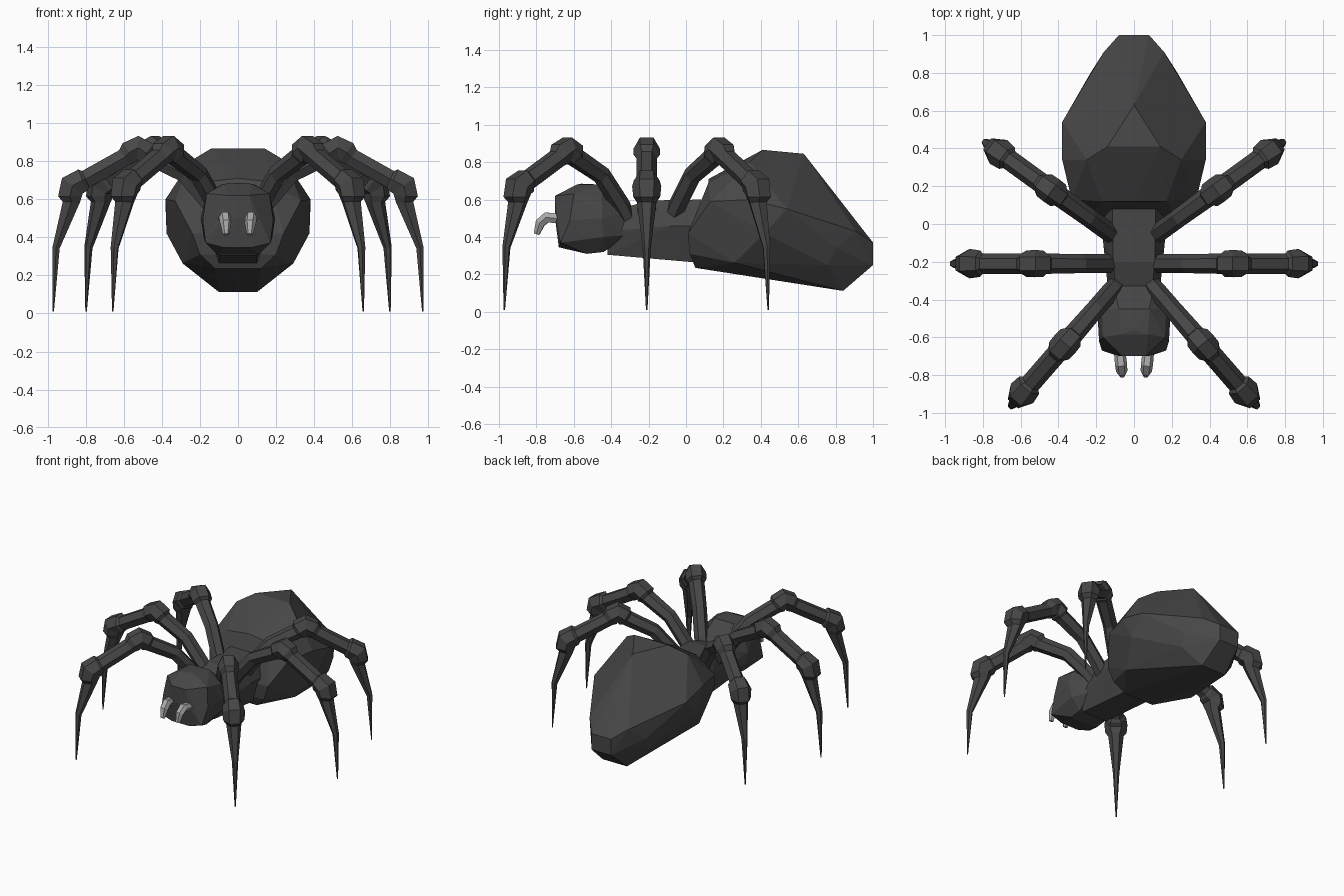
import bpy, bmesh, math
from mathutils import Vector

if "Cube" in bpy.data.objects:
    bpy.data.objects.remove(bpy.data.objects["Cube"])


def material(name, v):
    m = bpy.data.materials.new(name)
    m.diffuse_color = (v, v, v, 1)
    m.use_nodes = True
    m.node_tree.nodes["Principled BSDF"].inputs["Base Color"].default_value = m.diffuse_color
    return m


DARK = material("dark grey shell", 0.062)
PALE = material("pale grey fang", 0.40)


def finish(bm, name, mat):
    bmesh.ops.recalc_face_normals(bm, faces=bm.faces[:])
    me = bpy.data.meshes.new(name)
    bm.to_mesh(me)
    bm.free()
    me.materials.append(mat)
    ob = bpy.data.objects.new(name, me)
    bpy.context.collection.objects.link(ob)
    return ob


def hull(name, half):
    """Faceted body part: convex hull of half its corners and their mirror."""
    bm = bmesh.new()
    for x, y, z in half:
        bm.verts.new((x, y, z))
        if x:
            bm.verts.new((-x, y, z))
    r = bmesh.ops.convex_hull(bm, input=bm.verts[:])
    inner = {g for g in r["geom_interior"] + r["geom_unused"] if isinstance(g, bmesh.types.BMVert)}
    bmesh.ops.delete(bm, geom=list(inner), context='VERTS')
    bmesh.ops.dissolve_limit(bm, angle_limit=math.radians(4), verts=bm.verts[:], edges=bm.edges[:])
    return finish(bm, name, DARK)


def limb(name, path, origin, angle, mat, sides=6):
    """Flat-topped tube through (distance, height, radius) in an upright plane."""
    out = Vector((math.cos(angle), math.sin(angle), 0))
    side = Vector((-out.y, out.x, 0))
    pts = [Vector(origin) + out * d + Vector((0, 0, z)) for d, z, r in path]
    bm = bmesh.new()
    rings = []
    for i, p in enumerate(pts):
        a = (p - pts[i - 1]).normalized() if i else Vector()
        b = (pts[i + 1] - p).normalized() if i < len(pts) - 1 else Vector()
        up = side.cross((a + b).normalized())
        rings.append([bm.verts.new(p + path[i][2] * (side * math.cos(t) + up * math.sin(t)))
                      for t in (math.tau * k / sides for k in range(sides))])
    for r0, r1 in zip(rings, rings[1:]):
        for k in range(sides):
            j = (k + 1) % sides
            bm.faces.new((r0[k], r0[j], r1[j], r1[k]))
    bm.faces.new(rings[0])
    bm.faces.new(rings[-1])
    return finish(bm, name, mat)


# Abdomen
hull("abdomen", [
    (0, .63, .845), (.14, .41, .866), (.25, .34, .80), (0, .12, .71), (.17, .12, .69),
    (.33, .13, .59), (.38, .34, .60), (.38, .54, .55), (.375, .42, .42),
    (.24, .01, .42), (.20, .02, .31), (.12, .05, .235), (.29, .26, .262),
    (.11, .53, .195), (.10, .84, .112), (.22, .76, .25), (.23, .80, .34),
    (.16, .91, .43), (.08, 1.0, .37), (.08, 1.0, .25)])

# Thorax
hull("thorax", [
    (.115, .08, .60), (.11, -.20, .595), (.09, -.42, .53),
    (.17, .08, .46), (.165, -.08, .46), (.13, -.42, .43),
    (.10, .10, .26), (.10, -.42, .305)])

# Head
hull("head", [
    (.075, -.585, .68), (.08, -.45, .68), (0, -.56, .685), (.09, -.41, .61),
    (.165, -.60, .63), (.17, -.45, .60), (.195, -.45, .50), (.185, -.62, .49),
    (.06, -.70, .62), (.08, -.70, .50), (.17, -.67, .37), (.07, -.68, .345),
    (.18, -.44, .40), (.11, -.53, .31), (.11, -.44, .32),
    (.11, -.31, .54), (.12, -.31, .41)])

# Legs: thigh, swollen knee, shin, swollen ankle, tapering claw
LEG = [(-.02, .50, .045), (.02, .565, .05), (.16, .73, .05), (.345, .825, .054),
       (.36, .84, .070), (.405, .87, .072), (.45, .845, .070), (.475, .82, .054),
       (.68, .705, .054), (.695, .70, .070), (.75, .67, .078), (.762, .615, .072),
       (.755, .585, .052), (.835, .345, .022), (.85, .01, .004)]
for part, x, y, deg in (("front", .10, -.33, -49), ("middle", .12, -.21, 0), ("back", .11, -.06, 36)):
    a = math.radians(deg)
    limb(part + "_leg_right", LEG, (x, y, 0), a, DARK)
    limb(part + "_leg_left", LEG, (-x, y, 0), math.pi - a, DARK)

# Fangs curling forward and down
FANG = [(0, .495, .030), (.09, .505, .032), (.125, .475, .030), (.145, .415, .017)]
for s, part in ((1, "right"), (-1, "left")):
    limb("fang_" + part, FANG, (s * .078, -.655, 0), math.radians(-90 - s * 6), PALE)
